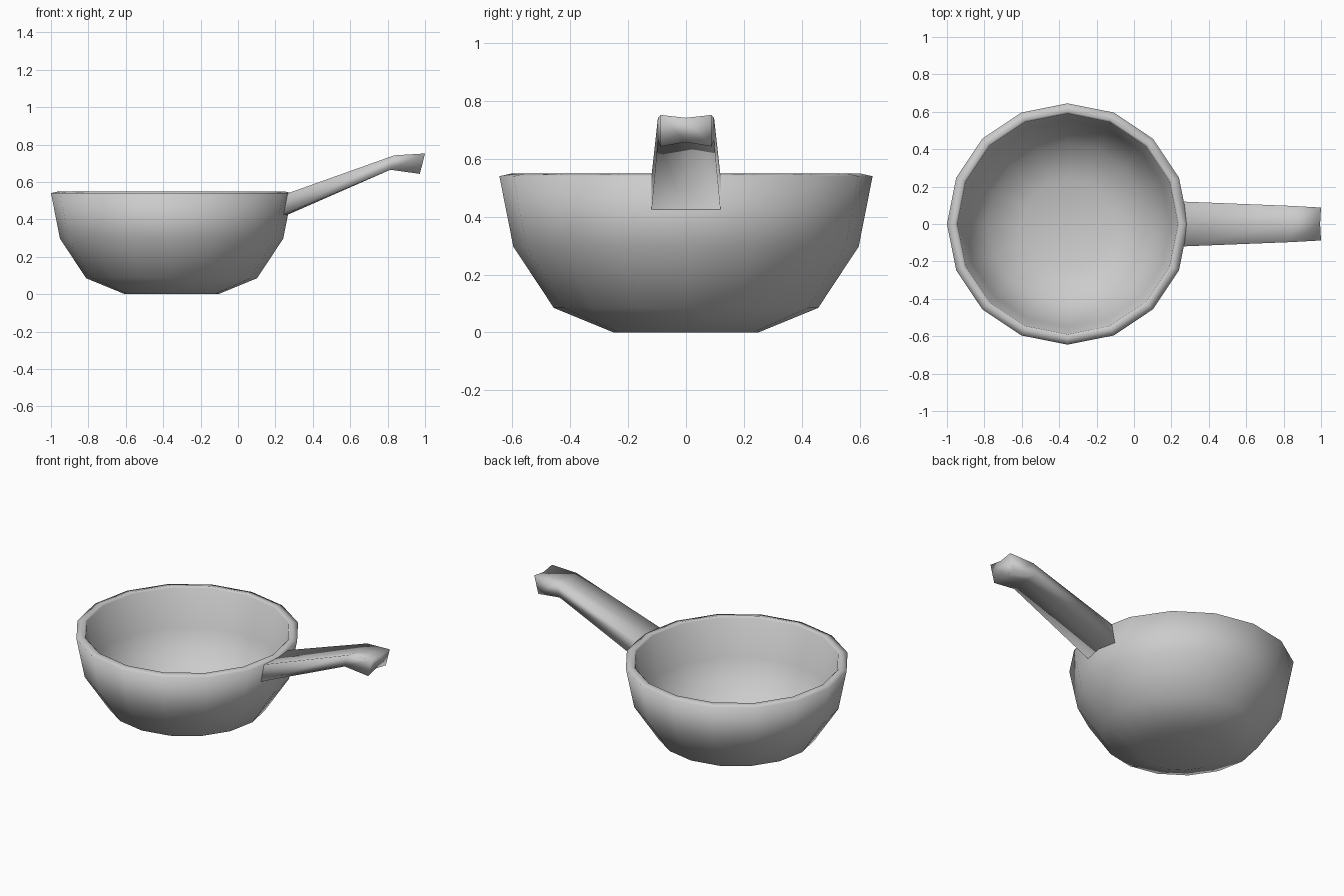
import bpy, bmesh, math

if "Cube" in bpy.data.objects:
    bpy.data.objects.remove(bpy.data.objects["Cube"])

SIDES = 16
CX = -0.355


def loft(name, rings, cap):
    """Skin a list of closed rings, then close both ends with cap()."""
    bm = bmesh.new()
    loops = [[bm.verts.new(p) for p in ring] for ring in rings]
    n = len(loops[0])
    for a, b in zip(loops, loops[1:]):
        for i in range(n):
            j = (i + 1) % n
            bm.faces.new((a[i], a[j], b[j], b[i]))
    for loop in (loops[0], loops[-1]):
        cap(bm, loop)
    bmesh.ops.recalc_face_normals(bm, faces=bm.faces)
    for f in bm.faces:
        f.smooth = True
    mesh = bpy.data.meshes.new(name)
    bm.to_mesh(mesh)
    bm.free()
    obj = bpy.data.objects.new(name, mesh)
    bpy.context.collection.objects.link(obj)
    return obj


def circle(r, z):
    return [(CX + r * math.cos(2 * math.pi * i / SIDES),
             r * math.sin(2 * math.pi * i / SIDES), z) for i in range(SIDES)]


def flat_cap(bm, loop):
    bm.faces.new(loop)


def split_cap(bm, loop):
    # two quads either side of the centre crease
    bm.faces.new((loop[0], loop[1], loop[4], loop[5]))
    bm.faces.new((loop[1], loop[2], loop[3], loop[4]))


# Bowl: outer wall from the base up, over the rim, down the inside
profile = [(0.25, 0), (0.457, 0.085), (0.597, 0.297), (0.645, 0.54),
           (0.60, 0.55), (0.59, 0.54), (0.55, 0.31), (0.43, 0.125), (0.24, 0.045)]
loft("pan_bowl", [circle(r, z) for r, z in profile], flat_cap)


# Handle: six-point section with a shallow groove along top and underside
def section(w, top, bottom, top_mid, bottom_mid):
    (tx, tz), (bx, bz) = top, bottom
    (mx, mz), (nx, nz) = top_mid, bottom_mid
    return [(tx, -w, tz), (mx, 0, mz), (tx, w, tz),
            (bx, w, bz), (nx, 0, nz), (bx, -w, bz)]


loft("pan_handle", [
    section(0.12, (0.255, 0.535), (0.232, 0.42), (0.275, 0.54), (0.255, 0.42)),
    section(0.097, (0.835, 0.742), (0.815, 0.665), (0.835, 0.725), (0.815, 0.68)),
    section(0.088, (1.0, 0.752), (0.972, 0.643), (0.995, 0.742), (0.968, 0.658)),
], split_cap)
